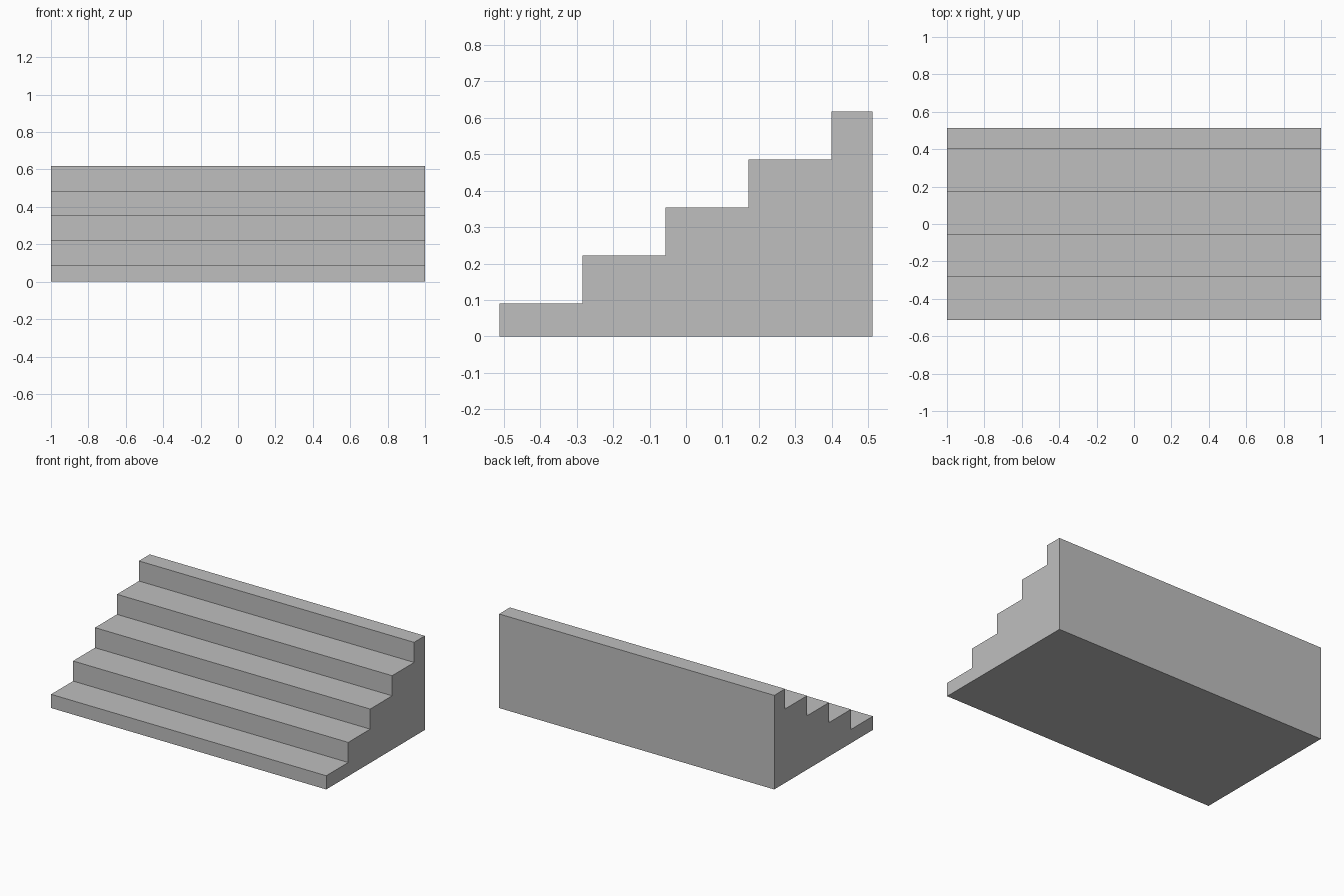
import bpy
import bmesh

cube = bpy.data.objects.get("Cube")
if cube:
    bpy.data.objects.remove(cube, do_unlink=True)

HALF_WIDTH = 1.0
FRONT, BACK = -0.512, 0.512
TREAD, RISER, FIRST_RISER = 0.228, 0.132, 0.09
STEPS = 5

# Plain grey stone
grey = bpy.data.materials.new("grey_stone")
grey.use_nodes = True
colour = (0.52, 0.52, 0.52, 1.0)
grey.diffuse_color = colour
grey.node_tree.nodes["Principled BSDF"].inputs["Base Color"].default_value = colour

# Stepped side profile: riser then tread, the last tread ending at the back
profile = [(BACK, 0.0), (FRONT, 0.0)]
for i in range(STEPS):
    z = FIRST_RISER + i * RISER
    y_front = FRONT + i * TREAD
    y_back = BACK if i == STEPS - 1 else y_front + TREAD
    profile += [(y_front, z), (y_back, z)]
    
# Extrude the profile across the full width
bm = bmesh.new()
side = bm.faces.new([bm.verts.new((-HALF_WIDTH, y, z)) for y, z in profile])
result = bmesh.ops.extrude_face_region(bm, geom=[side], use_keep_orig=True)
moved = [v for v in result["geom"] if isinstance(v, bmesh.types.BMVert)]
bmesh.ops.translate(bm, verts=moved, vec=(2 * HALF_WIDTH, 0, 0))
bmesh.ops.recalc_face_normals(bm, faces=bm.faces)

mesh = bpy.data.meshes.new("staircase")
bm.to_mesh(mesh)
bm.free()
mesh.materials.append(grey)
staircase = bpy.data.objects.new("staircase", mesh)
bpy.context.collection.objects.link(staircase)
